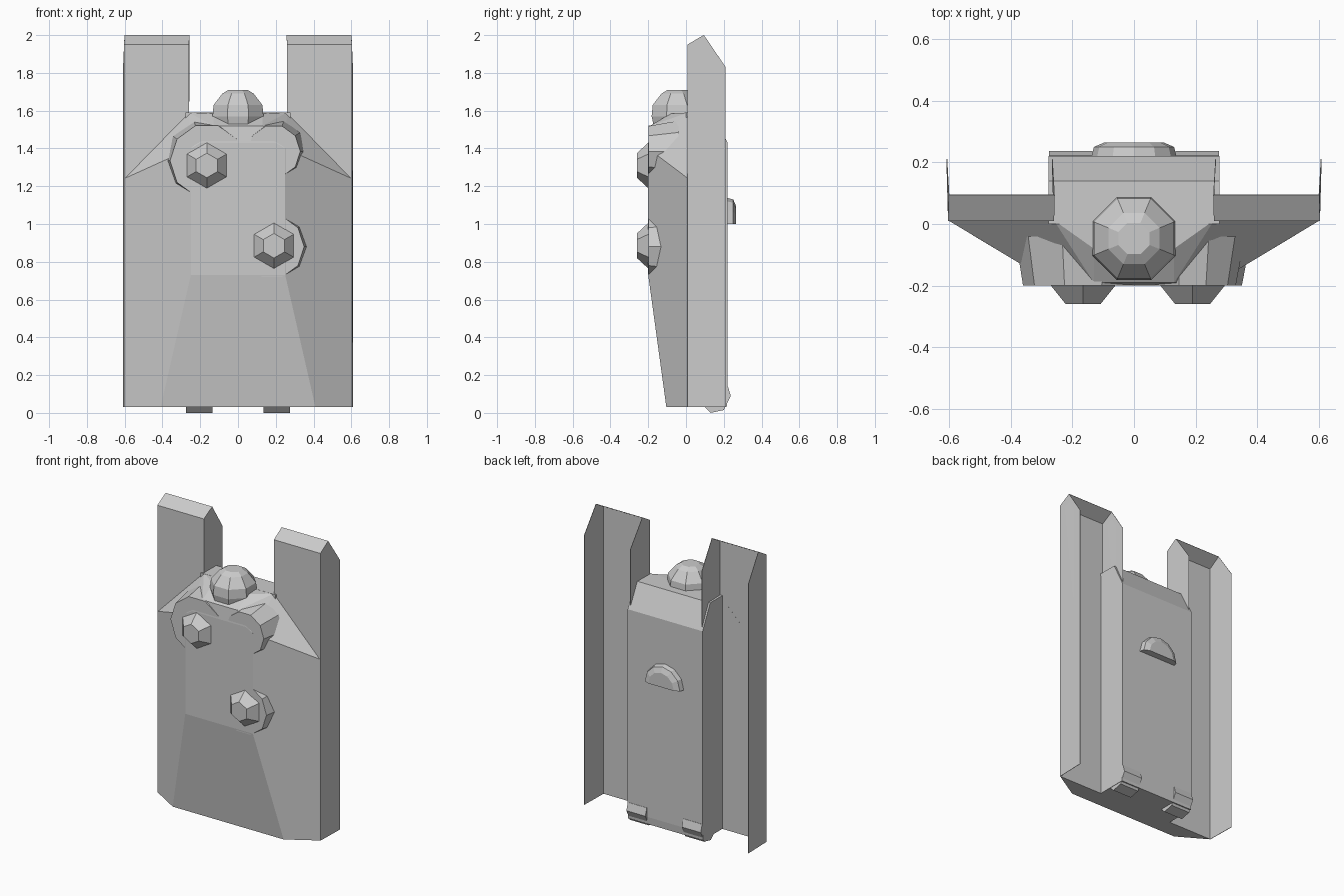
import bpy, bmesh, math
from mathutils import Matrix

if "Cube" in bpy.data.objects:
    bpy.data.objects.remove(bpy.data.objects["Cube"])


def finish(bm, name):
    bmesh.ops.recalc_face_normals(bm, faces=bm.faces)
    me = bpy.data.meshes.new(name)
    bm.to_mesh(me)
    bm.free()
    ob = bpy.data.objects.new(name, me)
    bpy.context.collection.objects.link(ob)
    return ob


def hull(name, pts):
    """Convex solid; points given for +x are mirrored to -x."""
    bm = bmesh.new()
    for x, y, z in pts:
        for s in (1, -1):
            bm.verts.new((s * x, y, z))
    res = bmesh.ops.convex_hull(bm, input=bm.verts)
    junk = {v for v in res["geom_interior"] if isinstance(v, bmesh.types.BMVert)}
    bmesh.ops.delete(bm, geom=list(junk), context='VERTS')
    bmesh.ops.dissolve_limit(bm, angle_limit=math.radians(1), verts=bm.verts, edges=bm.edges)
    return finish(bm, name)


def prism(name, profile, x0, x1):
    """Extrude a (y, z) profile along x."""
    bm = bmesh.new()
    f = bm.faces.new([bm.verts.new((x0, y, z)) for y, z in profile])
    ext = bmesh.ops.extrude_face_region(bm, geom=[f])
    vs = [g for g in ext["geom"] if isinstance(g, bmesh.types.BMVert)]
    bmesh.ops.translate(bm, verts=vs, vec=(x1 - x0, 0, 0))
    bm.faces.new(f.verts) if not f.is_valid else None
    return finish(bm, name)


def frustum(name, x, z, sides, r_back, r_front, y_back, y_front, turn=0.0):
    """Tapered plug whose axis points to the front (-y)."""
    bm = bmesh.new()
    m = (Matrix.Translation((x, (y_back + y_front) / 2, z))
         @ Matrix.Rotation(math.pi / 2, 4, 'X') @ Matrix.Rotation(turn, 4, 'Z'))
    bmesh.ops.create_cone(bm, cap_ends=True, segments=sides, radius1=r_back,
                          radius2=r_front, depth=y_back - y_front, matrix=m)
    return finish(bm, name)


def lathe(name, rings, sides, arc=math.tau, start=0.0, place=Matrix()):
    """Stack of (radius, height) rings about z, capped at both ends."""
    bm = bmesh.new()
    closed = arc > 6.2
    n = sides if closed else sides + 1
    loops = [[bm.verts.new((r * math.cos(start + arc * i / sides),
                            r * math.sin(start + arc * i / sides), h))
              for i in range(n)] for r, h in rings]
    for a, b in zip(loops, loops[1:]):
        for i in range(n):
            j = (i + 1) % n
            bm.faces.new((a[i], a[j], b[j], b[i]))
    bm.faces.new(loops[0])
    bm.faces.new(loops[-1])
    bm.transform(place)
    return finish(bm, name)


# Sloped front armour with shoulders
hull("front_armour", [
    (.25, -.20, .73), (.25, -.20, 1.40), (.20, -.20, 1.43),
    (.41, -.104, .03), (.603, .012, .03), (.603, .012, 1.24),
    (.26, .012, 1.59), (.13, -.19, 1.52), (.13, -.08, 1.585)])

# Rear box of the body
prism("rear_body", [(0, .03), (.215, .03), (.22, .08), (.22, 1.43),
                    (.14, 1.59), (0, 1.59)], -.277, .277)

# Open channel guards along both sides
for s, side in ((1, "right"), (-1, "left")):
    bm = bmesh.new()
    V = lambda x, y, z: bm.verts.new((s * x, y, z))
    walls = []
    for x, x_back in ((.26, .265), (.602, .607)):
        w = [V(x, .01, .03), V(x, .01, 1.95), V(x - .002, .095, 2.0),
             V(x_back, .21, 1.83), V(x_back, .21, .03)]
        bm.faces.new(w)
        walls.append(w)
    a, b = walls
    for i in (0, 1):
        bm.faces.new((a[i], a[i + 1], b[i + 1], b[i]))
    guard = finish(bm, side + "_guard")
    mod = guard.modifiers.new("thickness", 'SOLIDIFY')
    mod.thickness = .003
    mod.offset = 0

    # Small bracket at the foot of the body
    prism(side + "_foot", [(.09, .04), (.13, 0), (.20, .015), (.237, .09),
                           (.222, .14), (.12, .14)], s * .135, s * .275)

# Rounded collars swelling out of the front armour
for name, x, z, rf, rb in (("upper_left_collar", -.165, 1.335, .195, .22),
                           ("upper_right_collar", .19, 1.385, .14, .17),
                           ("lower_right_collar", .18, .88, .17, .20)):
    frustum(name, x, z, 10, rb, rf, -.04, -.199, math.pi / 10)

# Six-sided hatches
for name, x, z in (("upper_hatch", -.165, 1.31), ("lower_hatch", .19, .885)):
    frustum(name, x, z, 6, .125, .065, -.195, -.26, math.pi / 2)
    bpy.data.objects[name].data.transform(
        Matrix.Translation((x, 0, z)) @ Matrix.Rotation(math.pi / 6, 4, 'Y')
        @ Matrix.Translation((-x, 0, -z)))

# Eight-sided dome on top
lathe("top_dome", [(.125, 1.48), (.146, 1.57), (.14, 1.63), (.09, 1.69), (.055, 1.71)],
      8, start=math.pi / 8, place=Matrix.Translation((0, -.047, 0)))

# Half-round vent hood on the back
lathe("rear_hood", [(.14, -.21), (.13, -.25), (.095, -.265)], 6, arc=math.pi,
      place=Matrix.Translation((0, 0, 1.0)) @ Matrix.Rotation(math.pi / 2, 4, 'X'))
